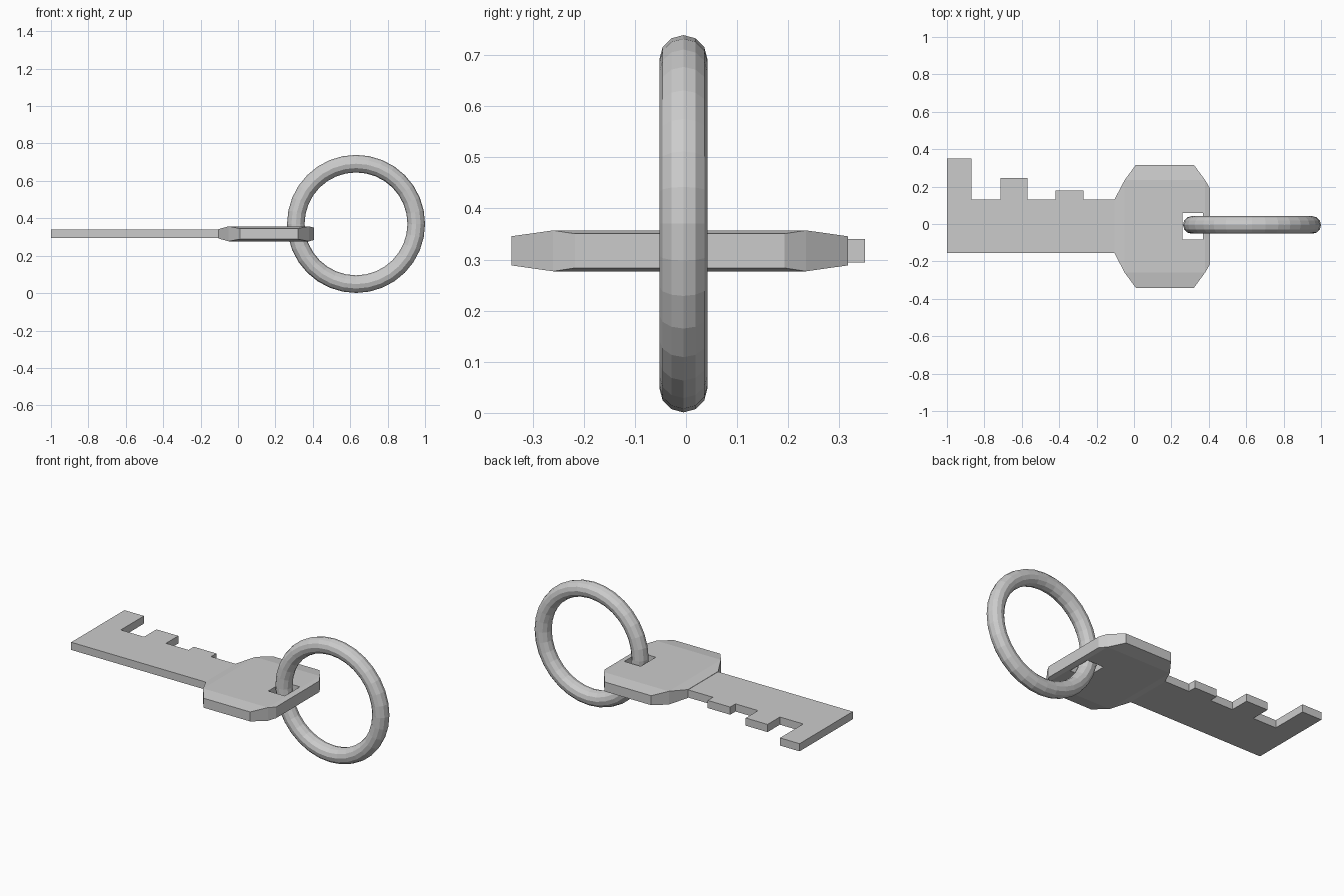
import bpy, bmesh, math

if "Cube" in bpy.data.objects:
    bpy.data.objects.remove(bpy.data.objects["Cube"])

CY, CZ = -0.0125, 0.317  # centre lines of the key body


def add_object(name, bm):
    bmesh.ops.recalc_face_normals(bm, faces=bm.faces)
    mesh = bpy.data.meshes.new(name)
    bm.to_mesh(mesh)
    bm.free()
    obj = bpy.data.objects.new(name, mesh)
    bpy.context.collection.objects.link(obj)
    return obj


# Blade: toothed outline extruded flat
profile = [(-1, -0.155), (-0.06, -0.155), (-0.06, 0.13)]
for x0, x1, y in [(-0.27, -0.42, 0.18), (-0.57, -0.715, 0.247)]:
    profile += [(x0, 0.13), (x0, y), (x1, y), (x1, 0.13)]
profile += [(-0.87, 0.13), (-0.87, 0.35), (-1, 0.35)]
bm = bmesh.new()
face = bm.faces.new([bm.verts.new((x, y, CZ - 0.023)) for x, y in profile])
ext = bmesh.ops.extrude_face_region(bm, geom=[face])
bmesh.ops.translate(bm, vec=(0, 0, 0.046),
                    verts=[v for v in ext["geom"] if isinstance(v, bmesh.types.BMVert)])
add_object("blade", bm)

# Bow: outline points carry (x, half width, half thickness), mirrored in y and z
half = [(-0.105, 0.1425, 0.025), (-0.05, 0.2475, 0.04), (0.01, 0.329, 0.0285),
        (0.32, 0.329, 0.0285), (0.38, 0.2475, 0.04), (0.405, 0.205, 0.0335)]
outline = [(x, -w, t) for x, w, t in half] + [(x, w, t) for x, w, t in reversed(half)]
bm = bmesh.new()
top, bottom = [[bm.verts.new((x, CY + y, CZ + s * t)) for x, y, t in outline] for s in (1, -1)]
n = len(outline)
for ring in (top, bottom):
    # centre plateau, two side slopes, two end slopes
    for ids in [(1, 4, 7, 10), (1, 2, 3, 4), (7, 8, 9, 10), (4, 5, 6, 7), (10, 11, 0, 1)]:
        bm.faces.new([ring[i] for i in ids])
for i in range(n):
    j = (i + 1) % n
    bm.faces.new((top[i], top[j], bottom[j], bottom[i]))
bow = add_object("bow", bm)

# Square hole through the bow
bpy.ops.mesh.primitive_cube_add(size=1, location=(0.315, CY, CZ))
cutter = bpy.context.object
cutter.name = "hole_cutter"
cutter.scale = (0.11, 0.143, 0.4)
cutter.hide_render = True
mod = bow.modifiers.new("hole", "BOOLEAN")
mod.operation = "DIFFERENCE"
mod.solver = "EXACT"
mod.object = cutter
bpy.ops.object.select_all(action="DESELECT")
bpy.context.view_layer.objects.active = bow
bow.select_set(True)
bpy.ops.object.modifier_apply(modifier="hole")
bpy.data.objects.remove(cutter, do_unlink=True)

# Upright split-free ring through the hole
bpy.ops.mesh.primitive_torus_add(major_segments=32, minor_segments=12,
                                 major_radius=0.322, minor_radius=0.047,
                                 location=(0.631, -0.005, 0.37),
                                 rotation=(math.pi / 2, 0, 0))
bpy.context.object.name = "key_ring"
